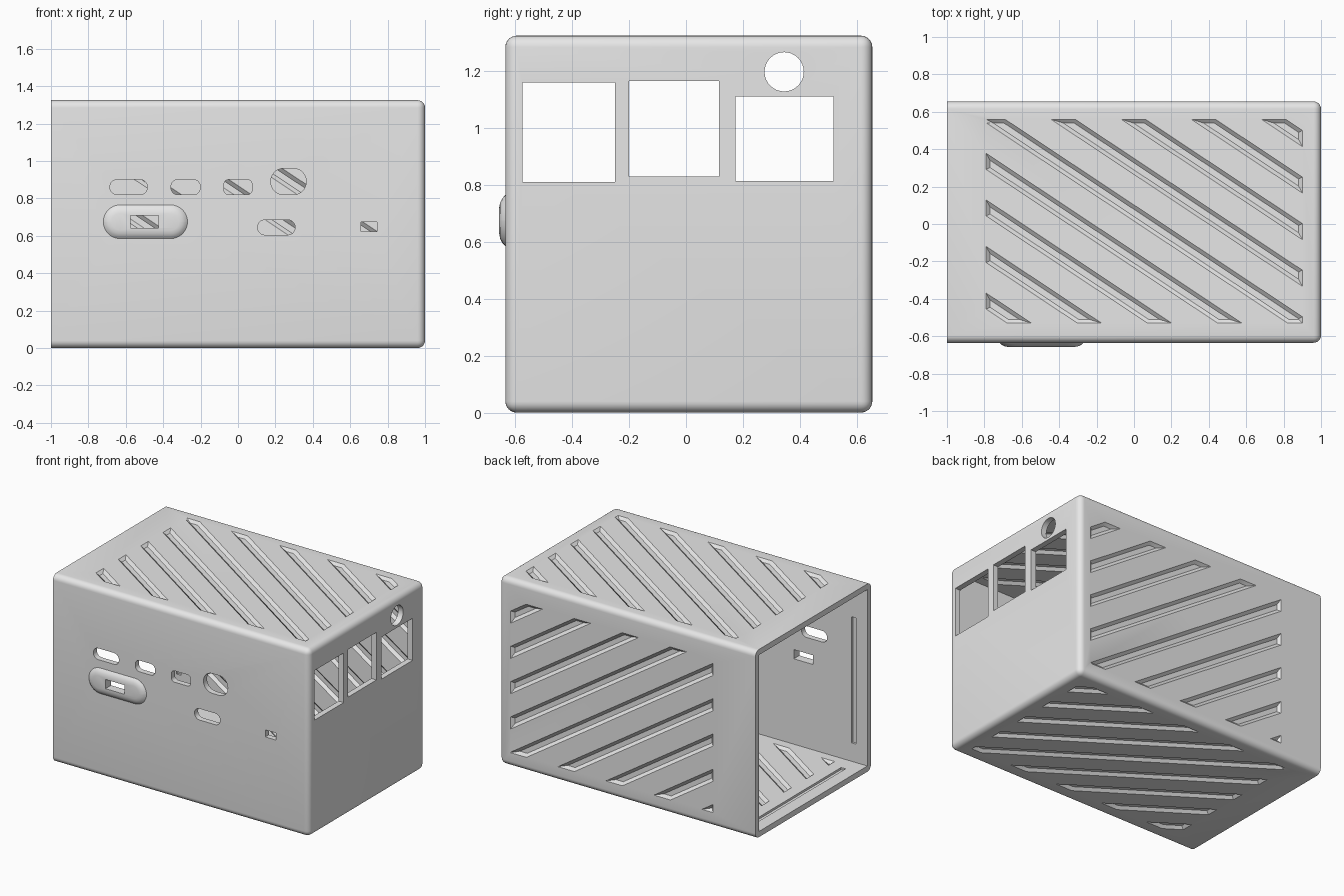
import bpy, bmesh, math
from mathutils import Vector

if "Cube" in bpy.data.objects:
    bpy.data.objects.remove(bpy.data.objects["Cube"], do_unlink=True)

# Overall box and wall thickness
FRONT, BACK, TOP, WALL = -0.635, 0.655, 1.325, 0.04
SLOPE, HALF, TAPER = 0.664, 0.043, 0.02

grey = bpy.data.materials.new("light grey plastic")
grey.use_nodes = True
grey.diffuse_color = (0.8, 0.8, 0.8, 1)
grey.node_tree.nodes["Principled BSDF"].inputs["Base Color"].default_value = (0.8, 0.8, 0.8, 1)


def make_object(name, bm):
    bmesh.ops.recalc_face_normals(bm, faces=bm.faces)
    mesh = bpy.data.meshes.new(name)
    bm.to_mesh(mesh)
    bm.free()
    mesh.materials.append(grey)
    obj = bpy.data.objects.new(name, mesh)
    bpy.context.collection.objects.link(obj)
    return obj


def add_box(bm, low, high):
    low, high = Vector(low), Vector(high)
    verts = bmesh.ops.create_cube(bm, size=1)["verts"]
    for v in verts:
        v.co = (low + high) / 2 + v.co * (high - low)


def add_hull(bm, points):
    verts = [bm.verts.new(p) for p in points]
    result = bmesh.ops.convex_hull(bm, input=verts)
    loose = [v for v in verts if not v.link_faces]
    bmesh.ops.delete(bm, geom=loose, context="VERTS")


def rounded(u, v, width, height, radius, steps=8):
    """Outline of a rounded rectangle centred on (u, v)."""
    if radius <= 0:
        return [(u + a * width / 2, v + b * height / 2)
                for a, b in ((1, 1), (-1, 1), (-1, -1), (1, -1))]
    points = []
    for corner, (a, b) in enumerate(((1, 1), (-1, 1), (-1, -1), (1, -1))):
        cu, cv = u + a * (width / 2 - radius), v + b * (height / 2 - radius)
        for i in range(steps + 1):
            t = math.pi / 2 * (corner + i / steps)
            points.append((cu + radius * math.cos(t), cv + radius * math.sin(t)))
    return points


def on_plane(axis, outline, depth):
    place = {"x": lambda u, v: (depth, u, v),
             "y": lambda u, v: (u, depth, v),
             "z": lambda u, v: (u, v, depth)}[axis]
    return [place(u, v) for u, v in outline]


def clip(outline, sign, limit):
    """Keep the part of an outline on one side of a diagonal line."""
    kept = []
    for p, q in zip(outline, outline[1:] + outline[:1]):
        dp = limit - sign * (p[1] + SLOPE * p[0])
        dq = limit - sign * (q[1] + SLOPE * q[0])
        if dp >= 0:
            kept.append(p)
        if dp * dq < 0:
            t = dp / (dp - dq)
            kept.append((p[0] + t * (q[0] - p[0]), p[1] + t * (q[1] - p[1])))
    return kept


def band(rect, centre, inset):
    u0, v0, u1, v1 = rect
    outline = rounded((u0 + u1) / 2, (v0 + v1) / 2,
                      u1 - u0 - 2 * inset, v1 - v0 - 2 * inset, 0)
    half = HALF - inset * 1.2
    return clip(clip(outline, 1, centre + half), -1, half - centre)


def vent_slots(bm, axis, rect, first, surface, inward):
    """Nine tapered diagonal slots sunk into one wall face."""
    for k in range(9):
        centre = first + 0.249 * k
        mouth, base = band(rect, centre, 0), band(rect, centre, TAPER)
        if len(mouth) < 3:
            continue
        if len(base) < 3:
            base = [(sum(p[0] for p in mouth) / len(mouth),
                     sum(p[1] for p in mouth) / len(mouth))]
        add_hull(bm, on_plane(axis, mouth, surface - inward * 0.012)
                 + on_plane(axis, mouth, surface)
                 + on_plane(axis, base, surface + inward * 0.018))


def apply_boolean(target, other, operation):
    mod = target.modifiers.new(operation.lower(), "BOOLEAN")
    mod.operation, mod.solver, mod.object = operation, "EXACT", other
    bpy.context.view_layer.objects.active = target
    bpy.ops.object.modifier_apply(modifier=mod.name)
    bpy.data.objects.remove(other, do_unlink=True)


# Outer shell, rounded everywhere except around the open end
bm = bmesh.new()
add_box(bm, (-1, FRONT, 0), (1, BACK, TOP))
edges = [e for e in bm.edges if any(v.co.x > 0 for v in e.verts)]
bmesh.ops.bevel(bm, geom=edges, offset=0.04, segments=6, profile=0.5, affect="EDGES")
case = make_object("case_shell", bm)

# Raised collar around one front port
bm = bmesh.new()
collar = []
for depth, inset in ((-0.615, 0), (FRONT, 0), (-0.646, 0.012), (-0.653, 0.026), (-0.657, 0.045)):
    collar += on_plane("y", rounded(-0.495, 0.675, 0.45 - 2 * inset, 0.18 - 2 * inset,
                                    0.0899 - inset), depth)
add_hull(bm, collar)
apply_boolean(case, make_object("port_collar", bm), "UNION")

# Hollow inside, open at the right-hand end
bm = bmesh.new()
add_box(bm, (-1.2, FRONT + WALL, WALL), (1 - WALL, BACK - WALL, TOP - WALL))
apply_boolean(case, make_object("cavity", bm), "DIFFERENCE")

# Front ports: x, z, width, height, corner radius
bm = bmesh.new()
ports = [(-0.585, 0.86, 0.2, 0.08, 0.039), (-0.28, 0.86, 0.155, 0.08, 0.035),
         (0, 0.86, 0.15, 0.08, 0.025), (0.27, 0.89, 0.19, 0.14, 0.069),
         (0.205, 0.645, 0.2, 0.08, 0.039), (0.7, 0.648, 0.085, 0.05, 0),
         (-0.5, 0.675, 0.15, 0.065, 0)]
for x, z, w, h, r in ports:
    outline = rounded(x, z, w, h, r)
    add_hull(bm, on_plane("y", outline, -0.7) + on_plane("y", outline, -0.57))

# Socket windows and round hole in the closed end
sockets = [(-0.412, 0.985, 0.325, 0.35, 0), (-0.042, 0.998, 0.315, 0.336, 0),
           (0.346, 0.963, 0.345, 0.297, 0), (0.345, 1.198, 0.138, 0.138, 0.0689)]
for y, z, w, h, r in sockets:
    outline = rounded(y, z, w, h, r)
    add_hull(bm, on_plane("x", outline, 0.92) + on_plane("x", outline, 1.05))

# Vent slots, sunk into both sides of the top, bottom and back walls
flat = (-0.79, -0.53, 0.9, 0.56)
upright = (-0.67, 0.1, 0.91, 1.18)
for axis, rect, first, outer, inward in (("z", flat, -0.937, TOP, -1),
                                         ("z", flat, -0.937, 0, 1),
                                         ("y", upright, -0.33, BACK, -1)):
    vent_slots(bm, axis, rect, first, outer, inward)
    vent_slots(bm, axis, rect, first - 0.09, outer + inward * WALL, -inward)

# Lid grooves just inside the open end
for z in (WALL, TOP - WALL):
    add_box(bm, (-0.91, -0.48, z - 0.015), (-0.875, 0.5, z + 0.015))
for y in (FRONT + WALL, BACK - WALL):
    add_box(bm, (-0.91, y - 0.015, 0.17), (-0.875, y + 0.015, 1.06))
apply_boolean(case, make_object("openings", bm), "DIFFERENCE")

# Smooth rounded edges, crisp cut edges
bpy.ops.object.select_all(action="DESELECT")
case.select_set(True)
bpy.context.view_layer.objects.active = case
bpy.ops.object.shade_smooth_by_angle(angle=math.radians(30))
